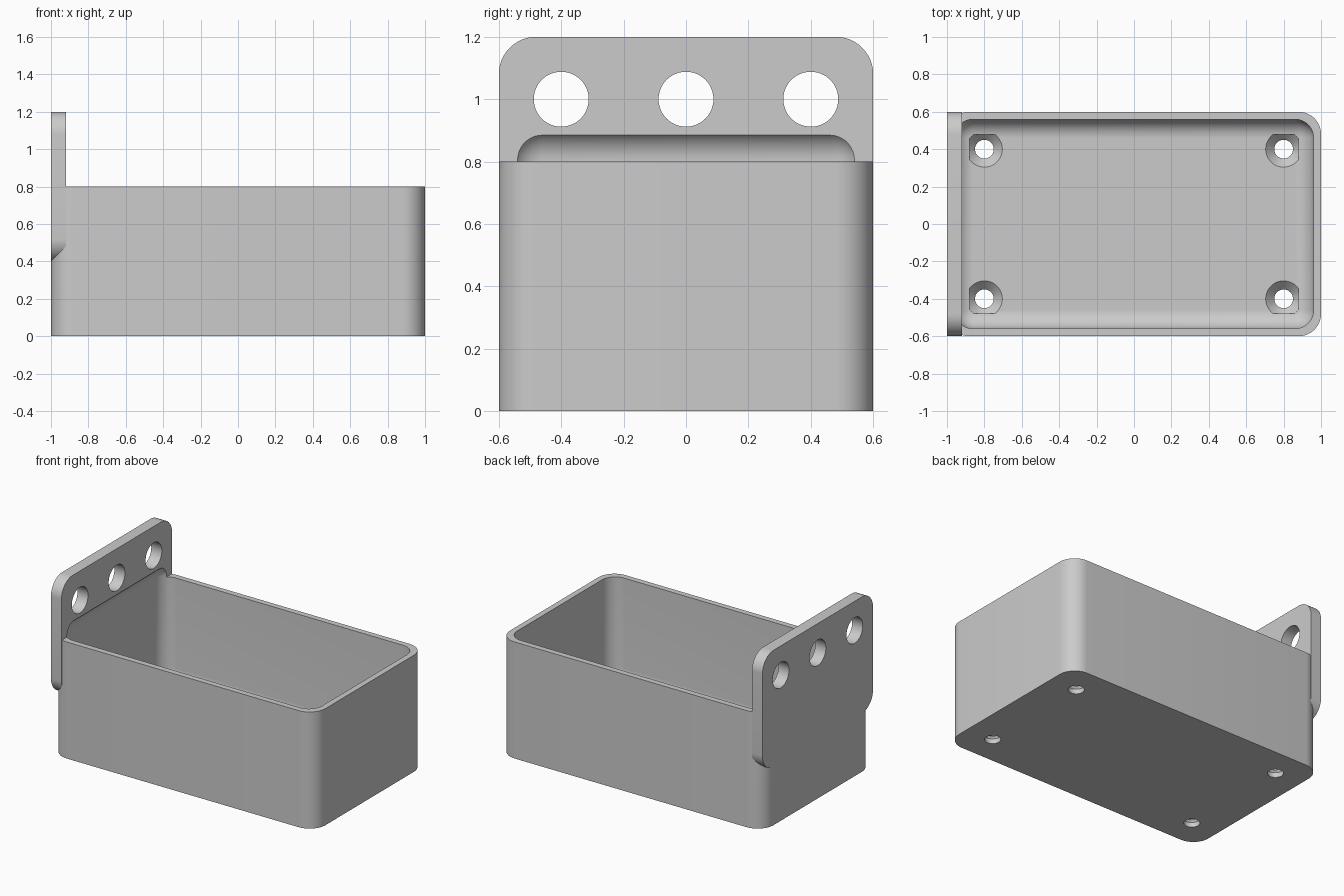
import bpy, bmesh, math
from mathutils import Vector, Matrix

default = bpy.data.objects.get("Cube")
if default:
    bpy.data.objects.remove(default, do_unlink=True)

grey = bpy.data.materials.new("light grey")
grey.use_nodes = True
grey.diffuse_color = (0.6, 0.6, 0.6, 1)
grey.node_tree.nodes["Principled BSDF"].inputs["Base Color"].default_value = (0.6, 0.6, 0.6, 1)


def to_object(bm, name):
    bmesh.ops.recalc_face_normals(bm, faces=bm.faces)
    mesh = bpy.data.meshes.new(name)
    bm.to_mesh(mesh)
    bm.free()
    mesh.materials.append(grey)
    obj = bpy.data.objects.new(name, mesh)
    bpy.context.collection.objects.link(obj)
    return obj


def rounded_box(name, low, high, radius, axis=None, segments=12):
    """Box with edges along one axis rounded, or every edge if axis is None."""
    low, high = Vector(low), Vector(high)
    size = high - low
    bm = bmesh.new()
    bmesh.ops.create_cube(bm, size=1)
    for v in bm.verts:
        v.co = (low + high) / 2 + Vector(a * b for a, b in zip(v.co, size))
    edges = [e for e in bm.edges if axis is None
             or abs(e.verts[0].co[axis] - e.verts[1].co[axis]) > 0.01]
    bmesh.ops.bevel(bm, geom=edges, offset=radius, segments=segments,
                    profile=0.5, affect='EDGES', clamp_overlap=True)
    return to_object(bm, name)


def cone(name, centre, r_low, r_high, depth, along_x=False):
    bm = bmesh.new()
    turn = Matrix.Rotation(math.pi / 2, 4, 'Y') if along_x else Matrix()
    bmesh.ops.create_cone(bm, cap_ends=True, segments=48, radius1=r_low, radius2=r_high,
                          depth=depth, matrix=Matrix.Translation(centre) @ turn)
    return to_object(bm, name)


def combine(target, other, operation):
    mod = target.modifiers.new(operation.lower(), 'BOOLEAN')
    mod.operation, mod.object, mod.solver = operation, other, 'EXACT'
    bpy.context.view_layer.objects.active = target
    bpy.ops.object.modifier_apply(modifier=mod.name)
    bpy.data.objects.remove(other, do_unlink=True)


# Outer shell joined with the hanging plate
FLOOR = 0.08
tray = rounded_box("wall_mounted_tray", (-1, -0.6, 0), (1, 0.6, 0.8), 0.12, axis=2)
plate = rounded_box("mounting_plate", (-1, -0.6, 0.4), (-0.92, 0.6, 1.2), 0.12, axis=0)
combine(tray, plate, 'UNION')

# Hollow with soft edges, which also scoops into the plate
hollow = rounded_box("hollow", (-0.96, -0.56, FLOOR), (0.96, 0.56, 0.905), 0.1)
combine(tray, hollow, 'DIFFERENCE')

# Plate holes
for y in (-0.4, 0, 0.4):
    combine(tray, cone("plate_hole", (-0.96, y, 1), 0.088, 0.088, 0.3, True), 'DIFFERENCE')

# Countersunk floor holes
SINK = 0.047
for x in (-0.8, 0.8):
    for y in (-0.4, 0.4):
        combine(tray, cone("screw_hole", (x, y, 0), 0.05, 0.05, 0.3), 'DIFFERENCE')
        combine(tray, cone("countersink", (x, y, FLOOR - SINK / 2 + 0.001),
                           0.05, 0.098, SINK + 0.002), 'DIFFERENCE')

# Smooth curved surfaces, keep edges crisp
bpy.ops.object.select_all(action='DESELECT')
tray.select_set(True)
bpy.context.view_layer.objects.active = tray
bpy.ops.object.shade_smooth_by_angle(angle=math.radians(25))
